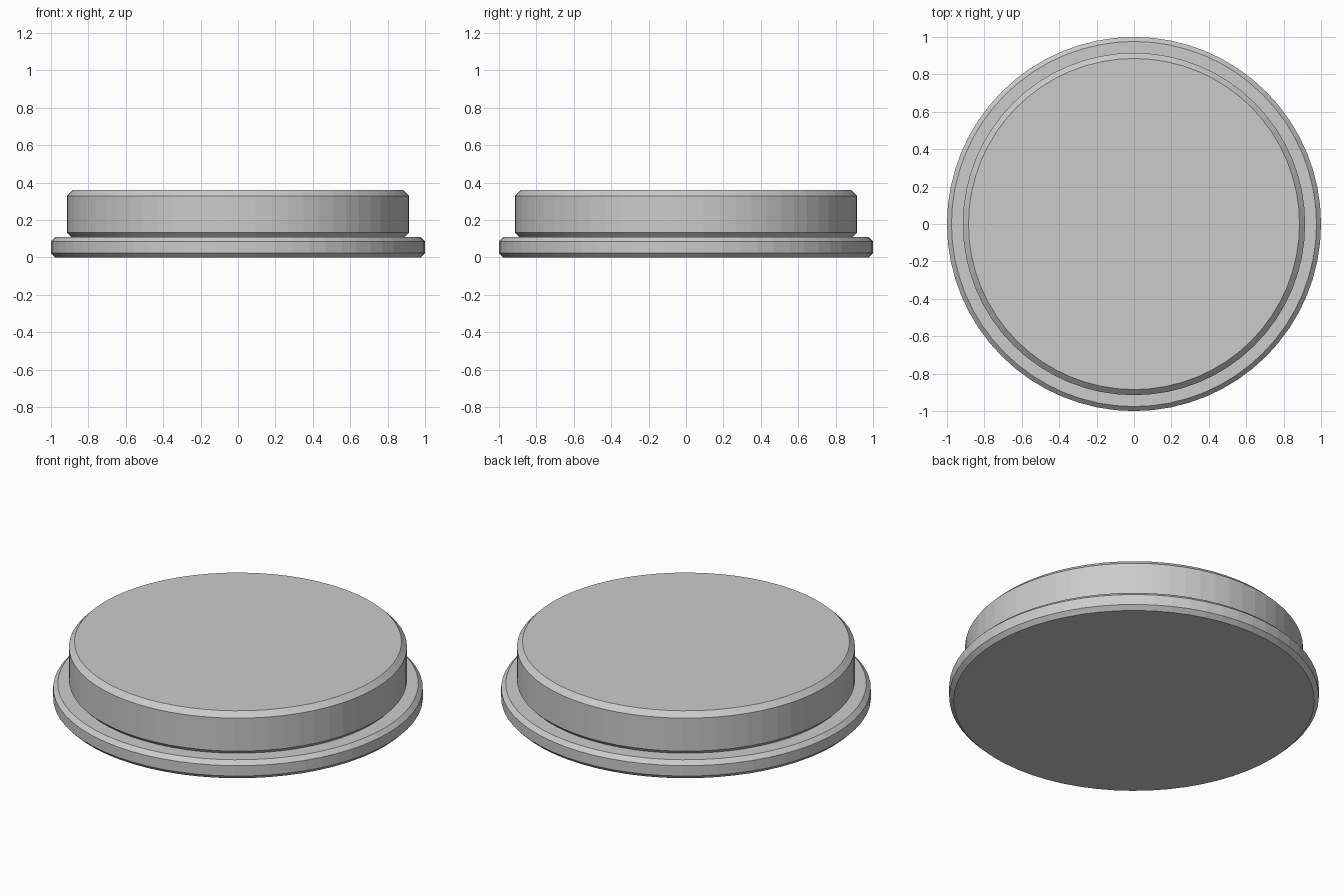
import bpy

if "Cube" in bpy.data.objects:
    bpy.data.objects.remove(bpy.data.objects["Cube"])


def bevelled_disc(name, radius, z0, z1, bevel):
    """Solid disc from z0 to z1 with chamfered rims."""
    bpy.ops.mesh.primitive_cylinder_add(
        vertices=64, radius=radius, depth=z1 - z0, location=(0, 0, (z0 + z1) / 2))
    disc = bpy.context.object
    disc.name = name
    mod = disc.modifiers.new("rim_chamfer", 'BEVEL')
    mod.width = bevel
    mod.segments = 1
    mod.limit_method = 'ANGLE'
    mod.angle_limit = 0.7
    return disc


# Wide thin base flange
bevelled_disc("base_flange", 1.0, 0.0, 0.11, 0.024)

# Raised cap, its lower chamfer sinking slightly into the flange
bevelled_disc("raised_cap", 0.915, 0.103, 0.36, 0.03)
